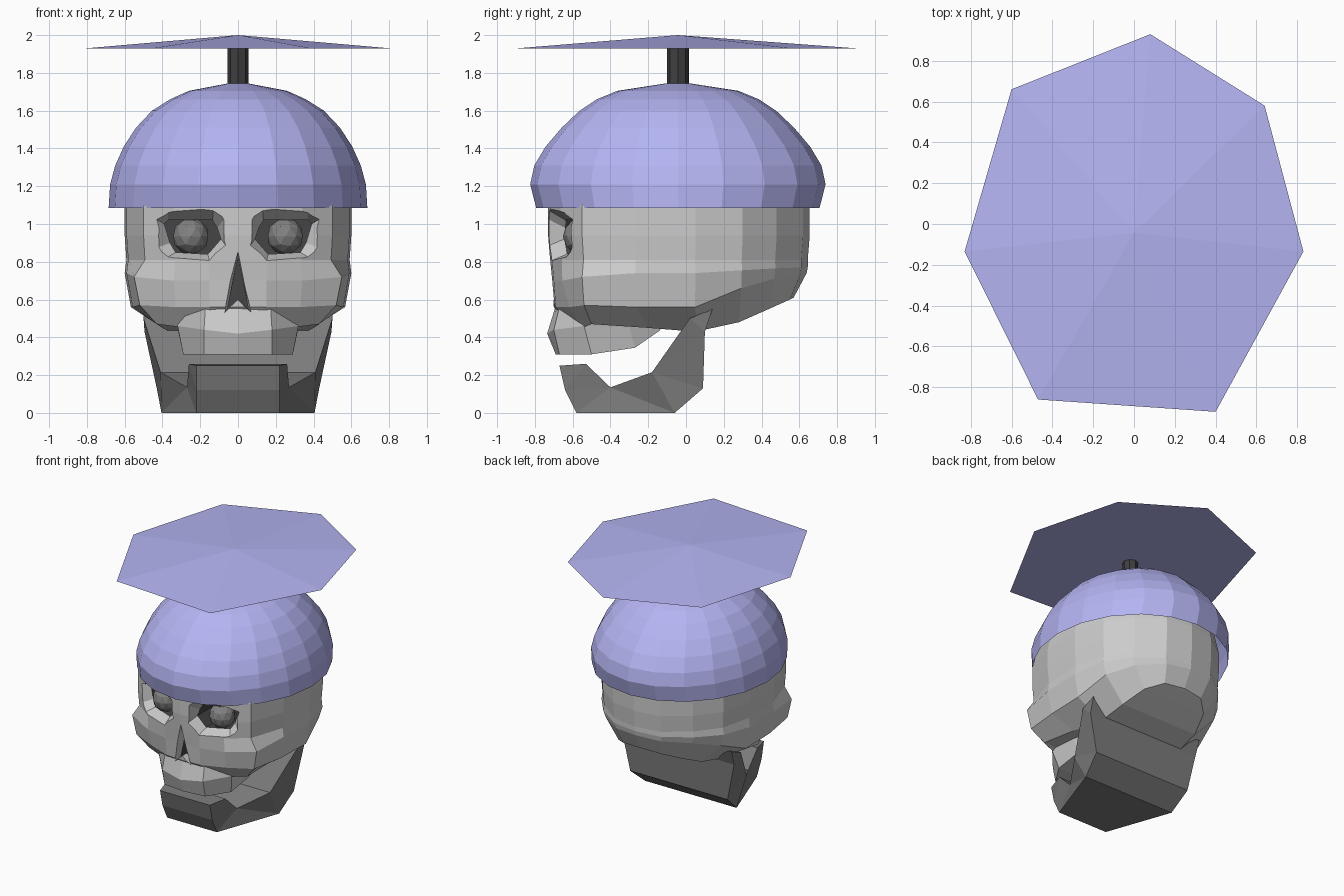
import bpy, bmesh
from math import cos, sin, pi

if "Cube" in bpy.data.objects:
    bpy.data.objects.remove(bpy.data.objects["Cube"])


def material(name, r, g, b):
    m = bpy.data.materials.new(name)
    m.diffuse_color = (r, g, b, 1)
    m.use_nodes = True
    m.node_tree.nodes["Principled BSDF"].inputs["Base Color"].default_value = m.diffuse_color
    return m


BONE = material("bone_grey", .62, .62, .62)
DARK = material("hollow_dark", .06, .06, .06)
JAW = material("jaw_grey", .2, .2, .2)
EYE = material("eye_grey", .22, .22, .22)
BLUE = material("cap_blue", .46, .46, .9)
BLACK = material("stem_black", .05, .05, .05)


def make(name, verts, faces, mats, indices=None, tri=False):
    me = bpy.data.meshes.new(name)
    me.from_pydata(verts, [], faces)
    for m in mats:
        me.materials.append(m)
    if indices:
        me.polygons.foreach_set("material_index", indices)
    bm = bmesh.new()
    bm.from_mesh(me)
    if tri:
        bmesh.ops.triangulate(bm, faces=bm.faces[:])
    bmesh.ops.recalc_face_normals(bm, faces=bm.faces[:])
    bm.to_mesh(me)
    bm.free()
    ob = bpy.data.objects.new(name, me)
    bpy.context.collection.objects.link(ob)
    return ob


def loft(name, rings, mats, caps=(True, True), dark_from=99):
    """Skin a stack of rings; caps are strips joining mirrored points."""
    n = len(rings[0])
    verts = [p for r in rings for p in r]
    faces, idx = [], []
    for k in range(len(rings) - 1):
        for i in range(n):
            j = (i + 1) % n
            faces.append((k * n + i, k * n + j, k * n + n + j, k * n + n + i))
            idx.append(int(k >= dark_from))
    for on, k in zip(caps, (0, len(rings) - 1)):
        for i in range(n // 2 if on else 0):
            loop = [i, i + 1, (n - i - 1) % n, (n - i) % n]
            loop = list(dict.fromkeys(loop))
            if len(loop) > 2:
                faces.append([k * n + v for v in loop])
                idx.append(int(k > 0 and dark_from < 99))
    return make(name, verts, faces, mats, idx)


def mirrored(half):
    return list(half) + [(-x, y, z) for x, y, z in reversed(half) if x > 1e-4]


def boolean(target, tool, op):
    mod = target.modifiers.new("cut", 'BOOLEAN')
    mod.object, mod.operation, mod.solver = tool, op, 'EXACT'
    bpy.context.view_layer.objects.active = target
    bpy.ops.object.modifier_apply(modifier=mod.name)
    bpy.data.objects.remove(tool)


# Cranium: one half plan outline, front to back, repeated at several heights
plan = [(0, -.73), (.16, -.72), (.34, -.665), (.50, -.55), (.59, -.27),
        (.60, .05), (.54, .30), (.40, .48), (.21, .62), (0, .655)]
rings = []
for z, s in ((1.5, .7), (1.3, .93), (1.09, 1), (.94, 1), (.81, .985)):
    rings.append([(x * s, -.04 + (y + .04) * s, z) for x, y in plan])
cheek_z = [.70, .70, .70, .71, .74, .74, .755, .765, .77, .775]
cheek = [(x, y * .985, z) for (x, y), z in zip(plan, cheek_z)]
cheek[0], cheek[1] = (0, -.71, .70), (.15, -.70, .70)
cheek[3] = (.55, -.55, .72)
edge_z = [.56] * 6 + [.66, .71, .73, .74]
edge = [(x * .945, y * .975, z) for (x, y), z in zip(plan, edge_z)]
edge[:4] = [(0, -.70, .56), (.15, -.69, .56), (.33, -.62, .56), (.52, -.54, .57)]
under = [(0, -.6, .45), (.14, -.6, .45), (.27, -.55, .45), (.43, -.50, .47),
         (.40, -.2, .45), (.36, .05, .43), (.34, .28, .48), (.28, .45, .555),
         (.17, .55, .60), (0, .57, .61)]
rings += [cheek, edge, under]
skull = loft("skull", [mirrored(r) for r in rings], [BONE, DARK])

# Upper jaw block joined to the cranium
upper = [[(0, -.68, .60), (.17, -.66, .60), (.35, -.53, .56), (.34, -.30, .54), (.30, -.13, .52)],
         [(0, -.735, .42), (.18, -.70, .44), (.32, -.54, .46), (.32, -.30, .45), (.29, -.13, .45)],
         [(0, -.69, .31), (.18, -.67, .31), (.29, -.50, .31), (.29, -.27, .345), (.28, -.14, .435)]]
boolean(skull, loft("upper_jaw", [mirrored(r) for r in upper], [BONE, DARK]), 'UNION')


# Eye sockets: bevelled rim following the face curve, then a dark hollow
def surface(x):
    return -.74 + .72 * x * x


outer = [(.07, 1.03), (.13, 1.075), (.37, 1.06), (.44, 1.03), (.44, .87), (.38, .82), (.15, .80), (.06, .88)]
inner = [(.11, .98), (.135, 1.02), (.37, 1.02), (.39, 1.0), (.36, .90), (.33, .85), (.16, .84), (.09, .92)]
for side in (-1, 1):
    front, lip, back = [], [], []
    for (ox, oz), (ix, iz) in zip(outer, inner):
        front.append((side * (ox + .5 * (ox - ix)), surface(ox) - .05, oz + .5 * (oz - iz)))
        lip.append((side * ix, surface(ix) + .09, iz))
        back.append((side * ix, -.42, iz))
    boolean(skull, loft("socket_cutter", [front, lip, back], [BONE, DARK], dark_from=1), 'DIFFERENCE')

# Nose opening
nose = [[(0, y, a), (w, y, b), (0, y, c), (-w, y, b)] for y, a, w, b, c in
        ((-.82, .90, .12, .47, .60), (-.65, .82, .055, .55, .60), (-.5, .82, .055, .55, .60))]
boolean(skull, loft("nose_cutter", nose, [BONE, DARK], dark_from=1), 'DIFFERENCE')

# Eyes
for side, label in ((-1, "left"), (1, "right")):
    bm = bmesh.new()
    bmesh.ops.create_icosphere(bm, subdivisions=2, radius=.097)
    me = bpy.data.meshes.new("eye_" + label)
    bm.to_mesh(me)
    bm.free()
    me.materials.append(EYE)
    eye = bpy.data.objects.new("eye_" + label, me)
    eye.location = (side * .25, -.555, .935)
    bpy.context.collection.objects.link(eye)

# Lower jaw: side profile (y, z) with its half width at each point
profile = [(-.67, .25, .22), (-.64, .12, .22), (-.58, 0, .22), (-.06, 0, .405), (.09, .13, .43),
           (.10, .43, .495), (.14, .55, .50), (.02, .50, .50), (-.18, .215, .41),
           (-.40, .135, .27), (-.53, .26, .26)]
n = len(profile)
verts = [(s * w, y, z) for s in (-1, 1) for y, z, w in profile]
faces = [(i, (i + 1) % n, n + (i + 1) % n, n + i) for i in range(n)]
faces += [tuple(range(n)), tuple(range(2 * n - 1, n - 1, -1))]
make("lower_jaw", verts, faces, [JAW], tri=True)


# Dome cap, open underneath
def ellipse(rx, ry, z, count, y0=-.043):
    return [(rx * sin(2 * pi * i / count), y0 - ry * cos(2 * pi * i / count), z) for i in range(count)]


dome = ((.685, .75, 1.085), (.677, .782, 1.21), (.65, .76, 1.31), (.605, .70, 1.41), (.54, .615, 1.51),
        (.455, .52, 1.6), (.36, .43, 1.66), (.26, .32, 1.705), (.05, .06, 1.745))
loft("cap_dome", [ellipse(*d, 20) for d in dome], [BLUE], caps=(False, True))

# Stem
loft("cap_stem", [ellipse(.056, .058, z, 8) for z in (1.72, 1.95)], [BLACK])

# Seven-sided shallow canopy
rim = [(.08, .93), (.64, .58), (.83, -.135), (.40, -.92), (-.47, -.86), (-.83, -.135), (-.60, .66)]
verts = [(x, y, 1.928) for x, y in rim] + [(0, -.043, 2.0)]
make("canopy", verts, [(i, (i + 1) % 7, 7) for i in range(7)] + [tuple(range(7))], [BLUE])
